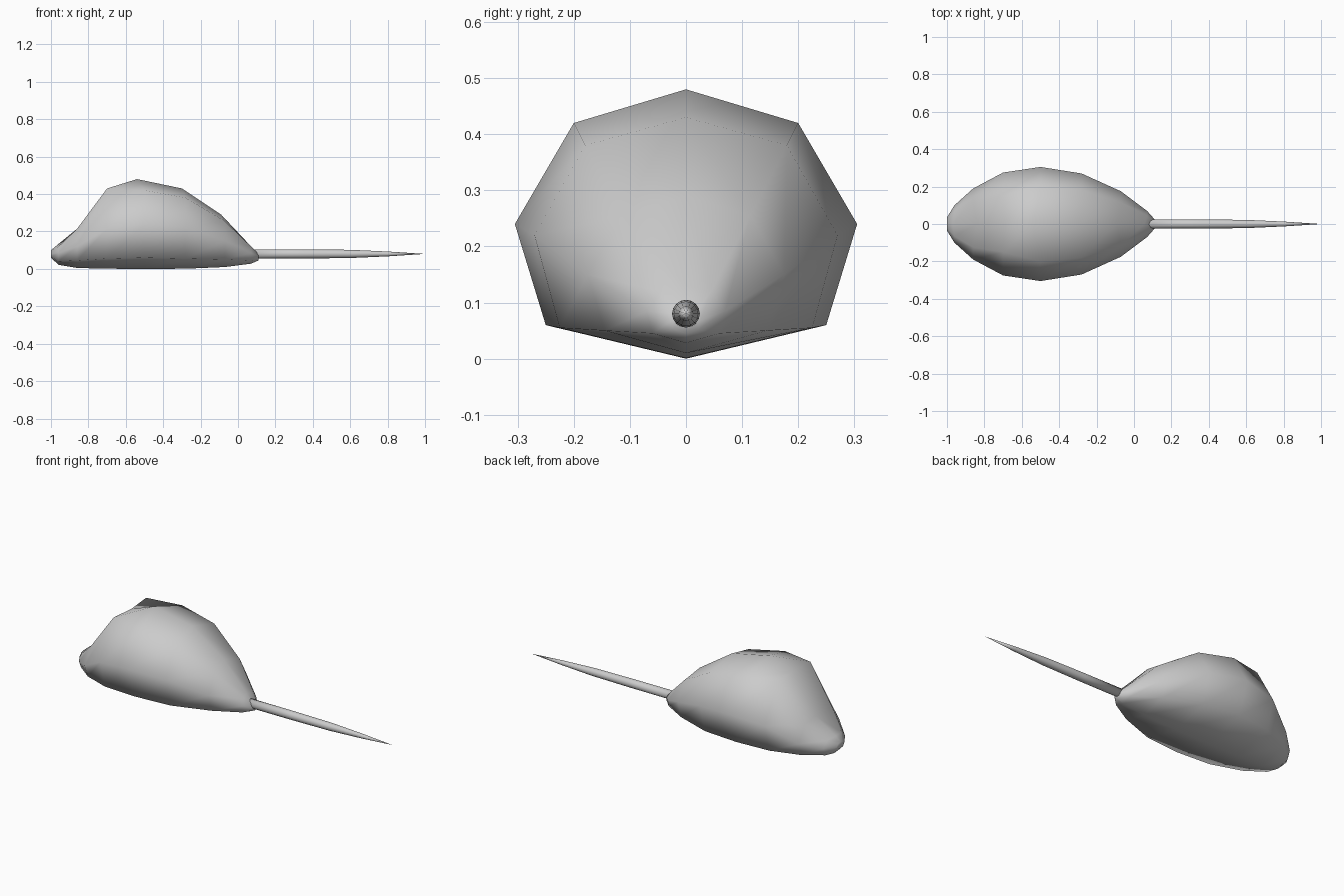
import bpy, bmesh, math
from mathutils import Matrix

if "Cube" in bpy.data.objects:
    bpy.data.objects.remove(bpy.data.objects["Cube"])

grey = bpy.data.materials.new("plain_grey")
grey.diffuse_color = (0.6, 0.6, 0.6, 1)
grey.use_nodes = True
grey.node_tree.nodes["Principled BSDF"].inputs["Base Color"].default_value = grey.diffuse_color


def finish(name, bm):
    bmesh.ops.recalc_face_normals(bm, faces=bm.faces[:])
    for f in bm.faces:
        f.smooth = True
    mesh = bpy.data.meshes.new(name)
    bm.to_mesh(mesh)
    bm.free()
    mesh.materials.append(grey)
    ob = bpy.data.objects.new(name, mesh)
    bpy.context.collection.objects.link(ob)
    return ob


# Body: eight-sided rings lofted from snout to rump
# x, ridge x, ridge z, shoulder y, shoulder z, side y, side z, belly y, belly z, keel z
rings = [
    (-1.00, -1.00, .10, .020, .095, .035, .080, .025, .065, .060),
    (-0.96, -0.97, .125, .065, .120, .100, .085, .080, .040, .022),
    (-0.86, -0.84, .205, .125, .215, .190, .120, .160, .045, .005),
    (-0.70, -0.69, .425, .150, .430, .275, .215, .230, .055, .001),
    (-0.50, -0.54, .480, .200, .420, .305, .240, .250, .060, .000),
    (-0.28, -0.30, .430, .180, .380, .270, .220, .225, .055, .001),
    (-0.07, -0.09, .290, .115, .255, .175, .150, .145, .050, .010),
    (0.07, 0.055, .130, .045, .120, .070, .085, .060, .045, .028),
    (0.11, 0.10, .085, .016, .080, .025, .068, .022, .052, .045),
]
bm = bmesh.new()
loops = []
for x, xr, zr, ys, zs, ym, zm, yb, zb, zk in rings:
    half = [(ys, zs), (ym, zm), (yb, zb)]
    pts = [(xr, 0, zr)] + [(x, y, z) for y, z in half] + [(x, 0, zk)]
    pts += [(x, -y, z) for y, z in reversed(half)]
    loops.append([bm.verts.new(p) for p in pts])
for a, b in zip(loops, loops[1:]):
    for i in range(8):
        j = (i + 1) % 8
        bm.faces.new((a[i], a[j], b[j], b[i]))
bm.faces.new(loops[0])
bm.faces.new(loops[-1])
finish("body", bm)

# Tail: straight rod that tapers to a point
bm = bmesh.new()
sides = 16
profile = [(0.06, .025), (0.35, .0245), (0.60, .022), (0.80, .013)]
loops = []
for x, r in profile:
    angles = [2 * math.pi * i / sides for i in range(sides)]
    loops.append([bm.verts.new((x, r * math.cos(t), .08 + r * math.sin(t))) for t in angles])
tip = bm.verts.new((1.0, 0, .08))
for i in range(sides):
    j = (i + 1) % sides
    for a, b in zip(loops, loops[1:]):
        bm.faces.new((a[i], a[j], b[j], b[i]))
    bm.faces.new((loops[-1][i], loops[-1][j], tip))
bm.faces.new(loops[0])
finish("tail", bm)
